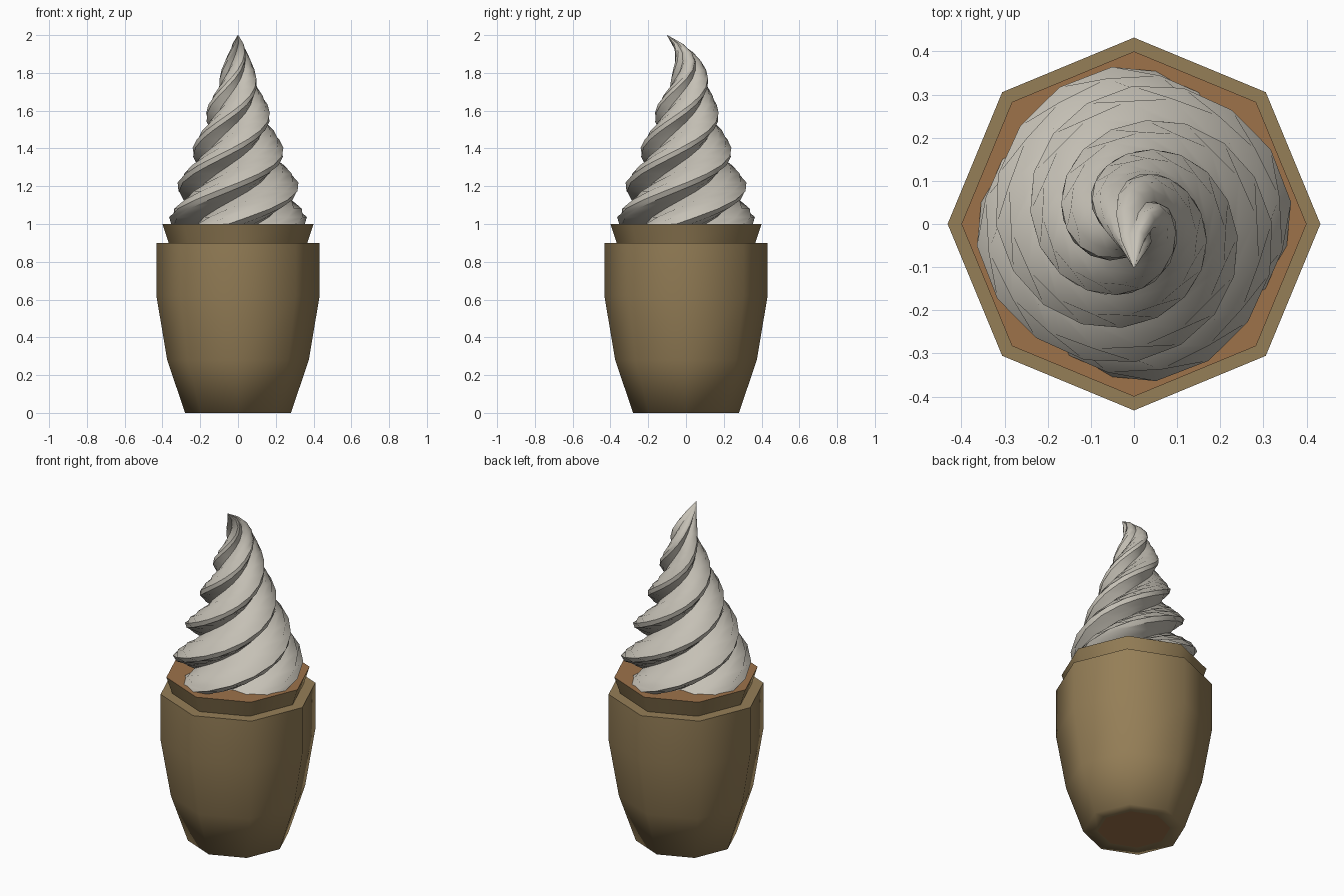
import bpy, bmesh
from math import sin, cos, radians, pi

old = bpy.data.objects.get("Cube")
if old:
    bpy.data.objects.remove(old, do_unlink=True)


def material(name, rgb):
    m = bpy.data.materials.new(name)
    m.use_nodes = True
    color = (*rgb, 1)
    m.diffuse_color = color
    m.node_tree.nodes["Principled BSDF"].inputs["Base Color"].default_value = color
    return m


WAFER = material("wafer tan", (0.30, 0.21, 0.095))
FILLING = material("toasted brown", (0.34, 0.168, 0.068))
CREAM = material("soft cream", (0.56, 0.53, 0.465))


def skin(name, rings, mats, angle):
    """Join closed rings of points into a capped skin with smooth shading."""
    bm = bmesh.new()
    loops = [[bm.verts.new(p) for p in ring] for ring in rings]
    for low, high in zip(loops, loops[1:]):
        n = len(low)
        for i in range(n):
            j = (i + 1) % n
            bm.faces.new((low[i], low[j], high[j], high[i]))
    # End caps take the last material
    for cap in (loops[0][::-1], loops[-1]):
        bm.faces.new(cap).material_index = len(mats) - 1
    bmesh.ops.recalc_face_normals(bm, faces=bm.faces)
    mesh = bpy.data.meshes.new(name)
    bm.to_mesh(mesh)
    bm.free()
    obj = bpy.data.objects.new(name, mesh)
    bpy.context.collection.objects.link(obj)
    for m in mats:
        mesh.materials.append(m)
    bpy.ops.object.select_all(action="DESELECT")
    obj.select_set(True)
    bpy.context.view_layer.objects.active = obj
    bpy.ops.object.shade_smooth_by_angle(angle=radians(angle))


def lerp_table(table, z):
    for (z0, *a), (z1, *b) in zip(table, table[1:]):
        if z <= z1:
            t = max(0, (z - z0) / (z1 - z0))
            return [p + (q - p) * t for p, q in zip(a, b)]
    return table[-1][1:]


# Eight-sided wafer cup: height and radius, from underside to rim
CUP = [(0, 0.2), (0, 0.28), (0.28, 0.375), (0.62, 0.432), (0.9, 0.432),
       (0.9, 0.367), (1.0, 0.40)]
SIDES = 8
skin("wafer_cup",
     [[(r * cos(2 * pi * i / SIDES), r * sin(2 * pi * i / SIDES), z)
       for i in range(SIDES)] for z, r in CUP],
     [WAFER, FILLING], 75)

# Cream swirl: height, envelope radius and sideways lean
ENVELOPE = [(0.99, 0.36, 0), (1.05, 0.37, 0), (1.2, 0.328, 0), (1.42, 0.235, 0),
            (1.62, 0.162, 0.005), (1.8, 0.093, 0.022), (1.88, 0.066, 0.008),
            (1.94, 0.042, -0.03), (2.0, 0.002, -0.1)]
# One lobe around the ring: fraction of the lobe and fraction of the radius
LOBE = [(0, 0.66), (0.2, 0.83), (0.42, 0.95), (0.62, 1.0), (0.76, 0.94), (0.9, 0.76)]
LOBES, PITCH, STEPS = 4, 0.8, 22

rings = []
for s in range(STEPS + 1):
    z = 0.99 + 1.01 * s / STEPS
    radius, lean = lerp_table(ENVELOPE, z)
    twist = radians(26) + 2 * pi * (z - 1) / PITCH
    ring = []
    for k in range(LOBES):
        for part, depth in LOBE:
            a = twist + 2 * pi * (k + part) / LOBES
            ring.append((radius * depth * cos(a), lean + radius * depth * sin(a), z))
    rings.append(ring)
skin("cream_swirl", rings, [CREAM], 40)
